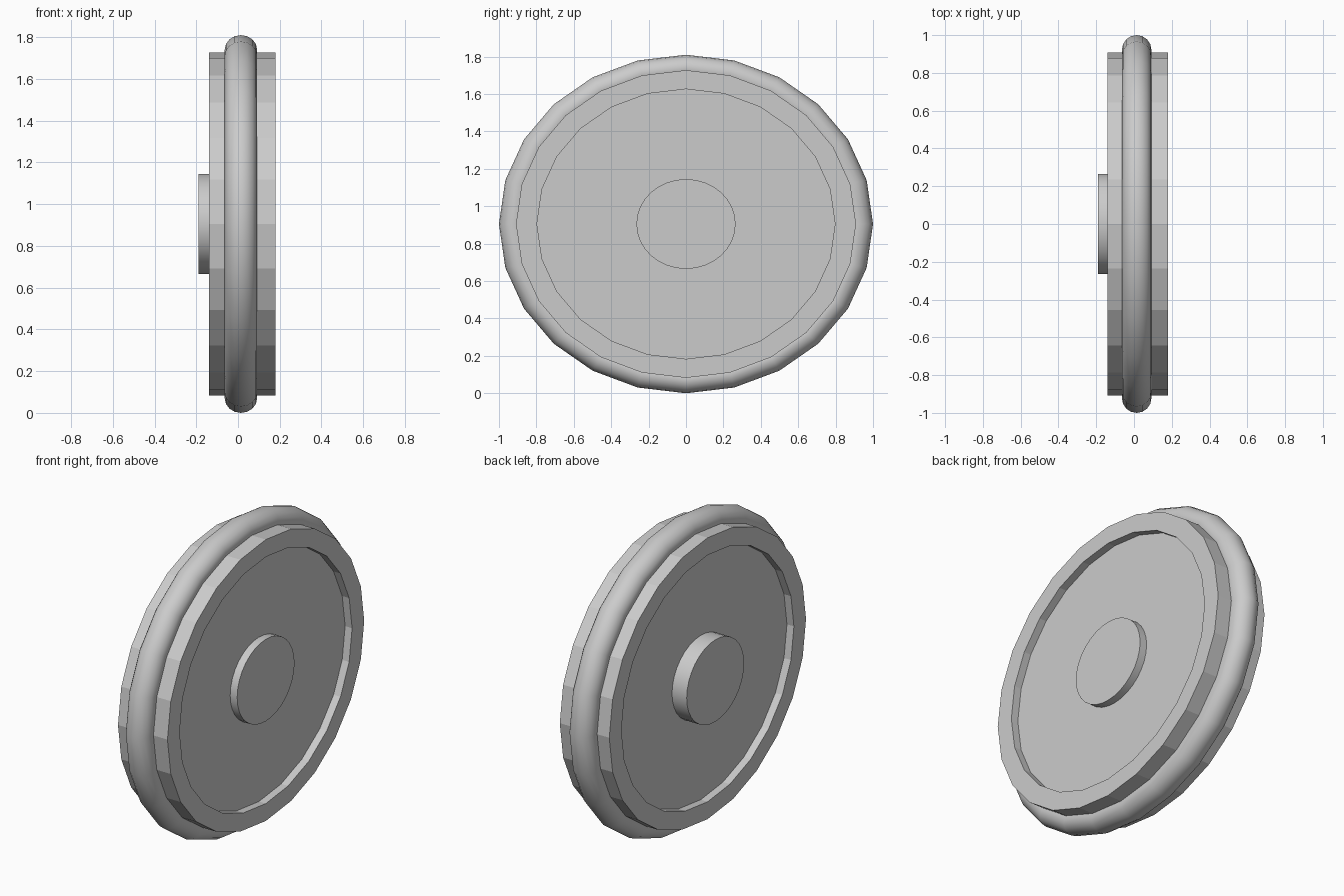
import bpy
from math import cos, sin, pi, radians

cube = bpy.data.objects.get("Cube")
if cube:
    bpy.data.objects.remove(cube, do_unlink=True)

SQUASH = 0.905      # height against width
CENTRE_Z = 0.905

grey = bpy.data.materials.new("plain grey")
grey.use_nodes = True
colour = (0.6, 0.6, 0.6, 1)
grey.diffuse_color = colour
grey.node_tree.nodes["Principled BSDF"].inputs["Base Color"].default_value = colour


def revolve(name, profile, segments, closed=False):
    """Spin (x, radius) points around the x axis, squashed in height."""
    verts, faces = [], []
    n = len(profile)
    for i in range(segments):
        a = 2 * pi * i / segments
        verts += [(x, r * cos(a), CENTRE_Z + SQUASH * r * sin(a)) for x, r in profile]
    for i in range(segments):
        k = (i + 1) % segments
        for j in range(n if closed else n - 1):
            m = (j + 1) % n
            faces.append((i * n + j, i * n + m, k * n + m, k * n + j))
    if not closed:      # flat end caps
        faces.append([i * n for i in range(segments)])
        faces.append([i * n + n - 1 for i in reversed(range(segments))])
    mesh = bpy.data.meshes.new(name)
    mesh.from_pydata(verts, [], faces)
    mesh.materials.append(grey)
    obj = bpy.data.objects.new(name, mesh)
    bpy.context.collection.objects.link(obj)
    return obj


# Disc with a shallow recess on both sides
revolve("wheel_disc", [(-0.095, 0.797), (-0.14, 0.797), (-0.14, 0.909),
                       (0.18, 0.909), (0.18, 0.797), (0.135, 0.797)], 24)

# Round tyre
tube = [(0.014 - 0.078 * cos(2 * pi * i / 16), 0.922 + 0.078 * sin(2 * pi * i / 16))
        for i in range(16)]
tyre = revolve("tyre", tube, 24, closed=True)

# Hub passing through the disc
hub = revolve("hub", [(-0.19, 0.265), (0.18, 0.265)], 32)

# Smooth round parts, keeping sharp edges
bpy.ops.object.select_all(action="DESELECT")
for obj in (tyre, hub):
    obj.select_set(True)
bpy.context.view_layer.objects.active = tyre
bpy.ops.object.shade_smooth_by_angle(angle=radians(40))
